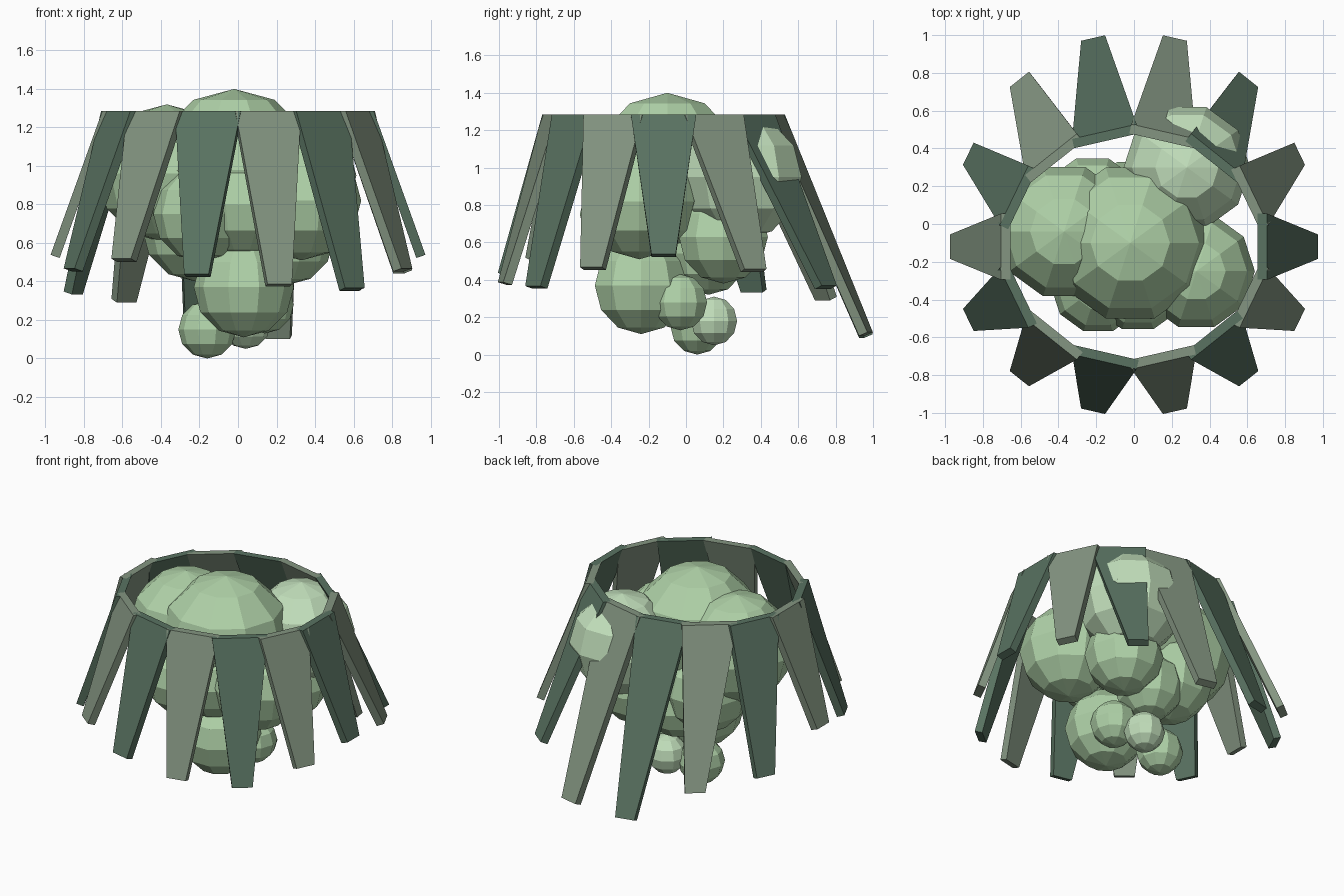
import bpy, bmesh
from math import sin, cos, pi
from mathutils import Vector, Matrix

if "Cube" in bpy.data.objects:
    bpy.data.objects.remove(bpy.data.objects["Cube"])


def material(name, rgb):
    m = bpy.data.materials.new(name)
    m.diffuse_color = (*rgb, 1)
    m.use_nodes = True
    m.node_tree.nodes["Principled BSDF"].inputs["Base Color"].default_value = m.diffuse_color
    return m


DARK = material("dark_leaf", (0.10, 0.17, 0.12))
GREY = material("grey_leaf", (0.23, 0.30, 0.22))
GREEN = material("berry_green", (0.43, 0.64, 0.39))
PALE = material("berry_pale", (0.54, 0.74, 0.50))


def finish(bm, name, mat):
    bmesh.ops.recalc_face_normals(bm, faces=bm.faces)
    me = bpy.data.meshes.new(name)
    bm.to_mesh(me)
    bm.free()
    me.materials.append(mat)
    ob = bpy.data.objects.new(name, me)
    bpy.context.collection.objects.link(ob)


def slat(name, top, tip, ang, mat, w_top=0.35, w_tip=0.13, thick=0.05):
    """Tapered board: level top, tip cut square to the board."""
    side = Vector((-sin(ang), cos(ang), 0))
    out = Vector((cos(ang), sin(ang), 0))
    normal = side.cross(top - tip).normalized()
    if normal.dot(out) < 0:
        normal.negate()
    bm = bmesh.new()
    loops = []
    for p, w, n in ((top, w_top, out), (tip, w_tip, normal)):
        loops.append([bm.verts.new(p + side * w * s / 2 + n * thick * t / 2)
                      for s, t in ((-1, -1), (1, -1), (1, 1), (-1, 1))])
    a, b = loops
    bm.faces.new(a)
    bm.faces.new(b)
    for i in range(4):
        j = (i + 1) % 4
        bm.faces.new((a[i], a[j], b[j], b[i]))
    finish(bm, name, mat)


# Ring of fourteen drooping leaves, longer at the back
tip_z = [0.53, 0.45, 0.36, 0.11, 0.10, 0.30, 0.34,
         0.53, 0.46, 0.51, 0.43, 0.38, 0.36, 0.46]
CY = -0.12
for k, z in enumerate(tip_z):
    a = k * 2 * pi / 14
    reach = 1.11 if 0 < k < 7 else 0.87
    top = Vector((0.68 * cos(a), CY + 0.60 * sin(a), 1.285))
    tip = Vector((0.95 * cos(a), CY + reach * sin(a), z))
    slat(f"leaf_{k + 1}", top, tip, a, GREY if k % 2 else DARK)

# Cluster of faceted berries: x, y, z, radius
berries = [
    (-0.02, -0.10, 0.98, 0.42),
    (-0.37, -0.04, 0.96, 0.36),
    (0.28, 0.30, 0.95, 0.335),
    (0.33, -0.25, 0.82, 0.31),
    (0.25, 0.20, 0.63, 0.25),
    (0.02, -0.30, 0.80, 0.27),
    (-0.19, -0.33, 0.75, 0.25),
    (-0.22, 0.08, 0.68, 0.28),
    (-0.02, 0.12, 0.54, 0.22),
    (0.03, -0.24, 0.37, 0.26),
    (0.14, -0.03, 0.28, 0.15),
    (-0.16, 0.06, 0.15, 0.15),
    (0.04, 0.15, 0.18, 0.13),
]
for i, (x, y, z, r) in enumerate(berries):
    bm = bmesh.new()
    bmesh.ops.create_uvsphere(
        bm, u_segments=10, v_segments=6, radius=r,
        matrix=Matrix.Translation((x, y, z)) @ Matrix.Rotation(pi / 2, 4, 'Z'))
    finish(bm, f"berry_{i + 1}", PALE if i in (2, 12) else GREEN)
